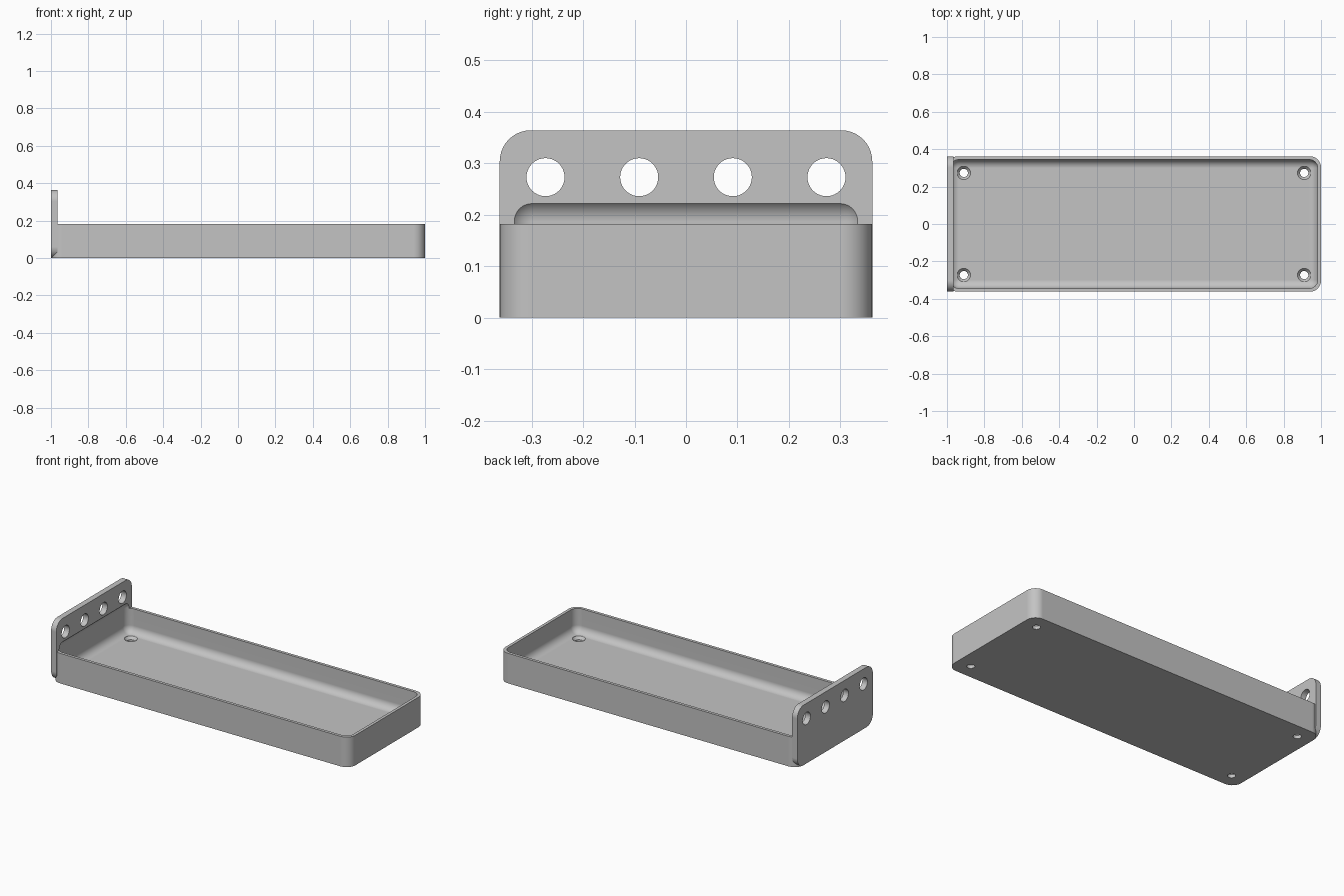
import bpy, bmesh, math
from mathutils import Matrix, Vector

HALF_Y, TRAY_H, PLATE_H = 0.362, 0.182, 0.364
PLATE_X, WALL, FLOOR = -0.9655, 0.018, 0.036

if "Cube" in bpy.data.objects:
    bpy.data.objects.remove(bpy.data.objects["Cube"], do_unlink=True)

gray = bpy.data.materials.new("light gray plastic")
gray.use_nodes = True
color = (0.55, 0.55, 0.55, 1)
gray.diffuse_color = color
gray.node_tree.nodes["Principled BSDF"].inputs["Base Color"].default_value = color


def finish(bm, name):
    bmesh.ops.recalc_face_normals(bm, faces=bm.faces[:])
    mesh = bpy.data.meshes.new(name)
    bm.to_mesh(mesh)
    bm.free()
    mesh.materials.append(gray)
    obj = bpy.data.objects.new(name, mesh)
    bpy.context.collection.objects.link(obj)
    return obj


def rounded_box(name, low, high, radius, axis=None, segments=10):
    """Box with the edges along one axis rounded, or all edges if no axis."""
    low, high = Vector(low), Vector(high)
    bm = bmesh.new()
    bmesh.ops.create_cube(bm, size=1)
    for v in bm.verts:
        v.co = Vector(a + (b - a) * (c + 0.5) for a, b, c in zip(low, high, v.co))
    edges = [e for e in bm.edges if axis is None or
             abs((e.verts[0].co - e.verts[1].co).normalized()[axis]) > 0.9]
    bmesh.ops.bevel(bm, geom=edges, offset=radius, offset_type='OFFSET',
                    segments=segments, profile=0.5, affect='EDGES')
    return finish(bm, name)


def round_cutter(name, profile, matrix):
    """Lathe (radius, height) points about z, capped at both ends."""
    bm = bmesh.new()
    n = 40
    rings = [[bm.verts.new((r * math.cos(math.tau * i / n),
                            r * math.sin(math.tau * i / n), z)) for i in range(n)]
             for r, z in profile]
    for a, b in zip(rings, rings[1:]):
        for i in range(n):
            j = (i + 1) % n
            bm.faces.new((a[i], a[j], b[j], b[i]))
    bm.faces.new(rings[0][::-1])
    bm.faces.new(rings[-1])
    bm.transform(matrix)
    return finish(bm, name)


def combine(target, other, operation):
    mod = target.modifiers.new(operation.title(), 'BOOLEAN')
    mod.operation, mod.solver, mod.object = operation, 'EXACT', other
    bpy.context.view_layer.objects.active = target
    bpy.ops.object.modifier_apply(modifier=mod.name)
    bpy.data.objects.remove(other, do_unlink=True)


# Outer tray block joined with the upright end plate
tray = rounded_box("tray_with_end_plate", (-1, -HALF_Y, 0), (1, HALF_Y, TRAY_H), 0.06, axis=2)
plate = rounded_box("end_plate", (-1, -HALF_Y, 0), (PLATE_X, HALF_Y, PLATE_H), 0.06, axis=0)
combine(tray, plate, 'UNION')

# Filleted cavity, which also bites into the end plate
inner = HALF_Y - WALL
cavity = rounded_box("cavity", (-1 + WALL, -inner, FLOOR), (1 - WALL, inner, 0.232), 0.045)
combine(tray, cavity, 'DIFFERENCE')

# Row of round holes through the end plate
for k in (-1.5, -0.5, 0.5, 1.5):
    place = Matrix.Translation((-0.98, 0.182 * k, 0.273)) @ Matrix.Rotation(math.pi / 2, 4, 'Y')
    combine(tray, round_cutter("plate_hole", [(0.037, -0.05), (0.037, 0.05)], place), 'DIFFERENCE')

# Countersunk screw holes in the floor corners
screw = [(0.022, -0.02), (0.022, FLOOR - 0.016), (0.036, FLOOR), (0.036, FLOOR + 0.02)]
for sx in (-1, 1):
    for sy in (-1, 1):
        place = Matrix.Translation((0.91 * sx, 0.273 * sy, 0))
        combine(tray, round_cutter("screw_hole", screw, place), 'DIFFERENCE')

# Smooth fillets with crisp edges
bpy.ops.object.select_all(action='DESELECT')
tray.select_set(True)
bpy.context.view_layer.objects.active = tray
bpy.ops.object.shade_smooth_by_angle(angle=math.radians(30))
weighted = tray.modifiers.new("Weighted normals", 'WEIGHTED_NORMAL')
weighted.keep_sharp = True
